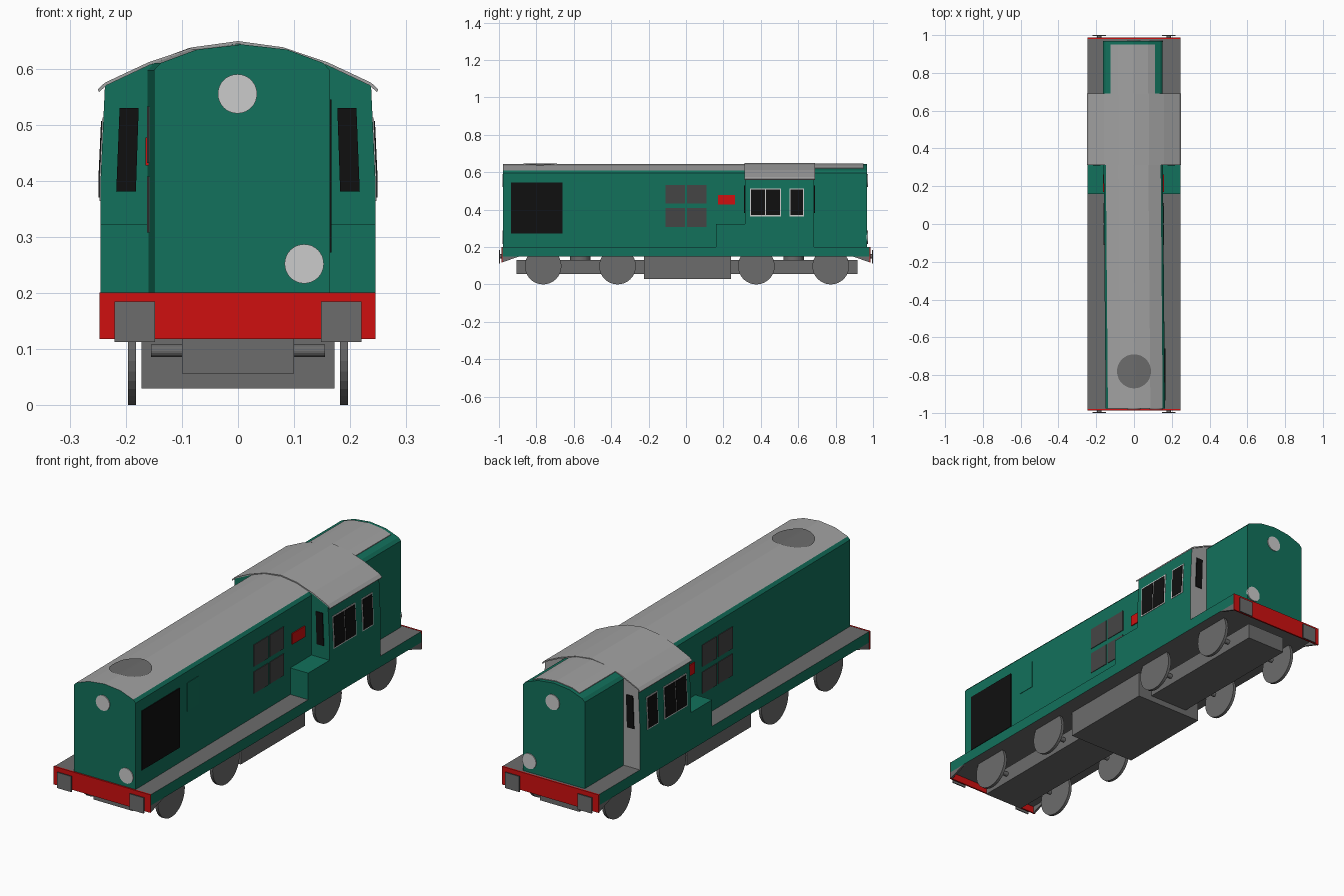
import bpy, bmesh, math
from mathutils import Matrix

if "Cube" in bpy.data.objects:
    bpy.data.objects.remove(bpy.data.objects["Cube"])


def material(name, rgb):
    m = bpy.data.materials.new(name)
    m.diffuse_color = (*rgb, 1)
    m.use_nodes = True
    m.node_tree.nodes["Principled BSDF"].inputs["Base Color"].default_value = m.diffuse_color
    return m


GREEN = material("body green", (0.006, 0.165, 0.106))
RED = material("beam red", (0.62, 0.005, 0.005))
STEEL = material("chassis grey", (0.15, 0.15, 0.15))
ROOF = material("roof grey", (0.36, 0.36, 0.36))
DARK = material("vent grey", (0.06, 0.06, 0.06))
BLACK = material("glass black", (0.005, 0.005, 0.005))
LIGHT = material("pale grey", (0.6, 0.6, 0.6))


def finish(bm, name, mats, rule=None):
    """Turn a bmesh into an object; rule(face) gives the material index."""
    bmesh.ops.recalc_face_normals(bm, faces=bm.faces)
    bm.normal_update()
    if rule:
        for f in bm.faces:
            f.material_index = rule(f)
    me = bpy.data.meshes.new(name)
    bm.to_mesh(me)
    bm.free()
    for m in mats:
        me.materials.append(m)
    ob = bpy.data.objects.new(name, me)
    bpy.context.collection.objects.link(ob)
    return ob


def prism(name, pts, a, b, mats, rule=None, axis="y", skew=None):
    """Extrude a profile: (x, z) along y, or (y, z) along x."""
    bm = bmesh.new()
    rings = []
    for t in (a, b):
        ring = []
        for u, z in pts:
            x, y = (u, t) if axis == "y" else (t, u)
            ring.append(bm.verts.new((x + (skew(y) if skew else 0), y, z)))
        rings.append(ring)
    n = len(pts)
    for i in range(n):
        j = (i + 1) % n
        bm.faces.new((rings[0][i], rings[0][j], rings[1][j], rings[1][i]))
    bm.faces.new(rings[0])
    bm.faces.new(rings[1])
    return finish(bm, name, mats, rule)


def box(name, x0, x1, y0, y1, z0, z1, mats, rule=None):
    return prism(name, [(x0, z0), (x1, z0), (x1, z1), (x0, z1)], y0, y1, mats, rule)


def cylinder(name, c, r, depth, axis, mat, seg=32):
    bm = bmesh.new()
    rot = {"x": Matrix.Rotation(math.pi / 2, 4, "Y"),
           "y": Matrix.Rotation(math.pi / 2, 4, "X"), "z": Matrix()}[axis]
    bmesh.ops.create_cone(bm, cap_ends=True, segments=seg, radius1=r, radius2=r,
                          depth=depth, matrix=Matrix.Translation(c) @ rot)
    return finish(bm, name, [mat])


def mirrored(half):
    """Half profile, bottom to crown at x = 0, completed on the other side."""
    return half + [(-x, z) for x, z in reversed(half) if x > 0]


# Footplate: green edges, grey top and bottom
box("footplate", -0.245, 0.245, -0.982, 0.982, 0.15, 0.2, [STEEL, GREEN],
    lambda f: 1 if abs(f.normal.z) < 0.5 else 0)

# Long and short hoods; the hoods run very slightly askew
ARC = [(0.145, 0.61), (0.08, 0.634), (0, 0.643)]
HOOD = mirrored([(0.157, 0.2), (0.157, 0.597)] + ARC)


def hood_shift(y):
    return 0.007 - 0.0085 * (y + 0.98) if y < 0.4 else -0.006


prism("long_hood", HOOD, -0.978, 0.32, [GREEN, ROOF],
      lambda f: 1 if f.normal.z > 0.85 else 0, skew=hood_shift)
prism("short_hood", HOOD, 0.68, 0.968, [GREEN], skew=hood_shift)
strip = [(0.118, 0.62), (0.08, 0.634), (0, 0.643)]
strip = strip + [(-x, z) for x, z in reversed(strip) if x > 0]
prism("short_hood_roof", [(x, z + 0.003) for x, z in strip] +
      [(x, z - 0.003) for x, z in reversed(strip)], 0.685, 0.95, [ROOF], skew=hood_shift)


# Exhaust cover lying on the curved hood roof
def roof_z(x):
    x = abs(x)
    return 0.643 - x * 0.1125 if x < 0.08 else 0.634 - (x - 0.08) * 0.369


bm = bmesh.new()
last = None
for i in range(25):
    x = -0.09 * math.cos(math.pi * i / 24)
    w = max(0.001, math.sqrt(max(0, 0.0081 - x * x)))
    pair = [bm.verts.new((x, -0.78 + s * w, roof_z(x - 0.005) + 0.004)) for s in (-1, 1)]
    if last:
        bm.faces.new((last[0], pair[0], pair[1], last[1]))
    last = pair
finish(bm, "exhaust_cover", [STEEL])

# Cab with grey rear wall
CAB_TOP = [(0.237, 0.573), (0.16, 0.608), (0.08, 0.635), (0, 0.645)]
prism("cab", mirrored([(0.245, 0.2), (0.245, 0.4)] + CAB_TOP), 0.315, 0.685,
      [GREEN, ROOF], lambda f: 1 if f.normal.y > 0.9 else 0)

# Cab roof sheet with small eaves
edge = [(0.25, 0.563), (0.237, 0.575), (0.16, 0.611), (0.08, 0.638), (0, 0.649)]
outer = edge + [(-x, z) for x, z in reversed(edge) if x > 0]
prism("cab_roof", outer + [(x * 0.99, z - 0.005) for x, z in reversed(outer)],
      0.312, 0.69, [ROOF])


def wall_x(z):
    return 0.245 - max(0, z - 0.4) * 0.046


def cab_plate(name, s, y0, y1, z0, z1, t, mat):
    pts = [(wall_x(z0) - 0.003, z0), (wall_x(z0) + t, z0), (wall_x(0.4) + t, 0.4),
           (wall_x(z1) + t, z1), (wall_x(z1) - 0.003, z1)]
    prism(name, [(s * x, z) for x, z in pts], y0, y1, [mat])


def hood_plate(name, s, y0, y1, z0, z1, t, mat):
    x = s * 0.157 + hood_shift((y0 + y1) / 2)
    box(name, x - s * 0.003, x + s * t, y0, y1, z0, z1, [mat])


for s, side in ((-1, "left"), (1, "right")):
    # Cab side windows
    for n, (y0, y1) in enumerate(((0.342, 0.508), (0.553, 0.632))):
        cab_plate(f"{side}_window_frame_{n}", s, y0, y1, 0.364, 0.513, 0.002, LIGHT)
    for n, (y0, y1) in enumerate(((0.348, 0.422), (0.428, 0.502), (0.559, 0.626))):
        cab_plate(f"{side}_window_glass_{n}", s, y0, y1, 0.37, 0.507, 0.004, BLACK)
    # Cab front and rear windows
    for y, end in ((0.314, "front"), (0.686, "rear")):
        pts = [(0.182, 0.381), (0.217, 0.381), (0.211, 0.53), (0.177, 0.53)]
        prism(f"{end}_{side}_window", [(s * x, z) for x, z in pts],
              y - 0.003, y + 0.003, [BLACK])
    # Step box in front of the cab
    box(f"{side}_step_box", s * 0.15, s * 0.245, 0.16, 0.316, 0.2, 0.322, [GREEN])
    # Hood side vents and red plate
    for y in (-0.11, 0.005):
        for z in (0.308, 0.432):
            hood_plate(f"{side}_vent", s, y, y + 0.105, z, z + 0.1, 0.003, DARK)
    hood_plate(f"{side}_red_plate", s, 0.17, 0.262, 0.427, 0.477, 0.005, RED)
    # Buffers and beam gussets
    for e, end in ((-1, "front"), (1, "rear")):
        box(f"{end}_{side}_buffer", s * 0.148, s * 0.22, e * 0.995, e * 1.0,
            0.113, 0.185, [STEEL])
        cylinder(f"{end}_{side}_buffer_shank", (s * 0.184, e * 0.99, 0.15), 0.012,
                 0.012, "y", STEEL, 12)
        prism(f"{end}_{side}_gusset", [(e * 0.982, 0.118), (e * 0.982, 0.15),
              (e * 0.89, 0.15)], s * 0.236, s * 0.245, [STEEL], axis="x")

# Radiator grille and access door, right side only
hood_plate("radiator_grille", 1, -0.935, -0.66, 0.272, 0.545, 0.004, BLACK)
hood_plate("access_door", 1, -0.6, -0.515, 0.415, 0.545, 0.002, GREEN)

# Red end beams and round lamps at both ends
for e, end, y, shift in ((-1, "front", -0.978, 0), (1, "rear", 0.968, 0)):
    box(f"{end}_beam", -0.247, 0.245, e * 0.98, e * 0.987, 0.118, 0.201, [RED])
    cylinder(f"{end}_upper_lamp", (-0.001, y, 0.555), 0.035, 0.008, "y", LIGHT)
    cylinder(f"{end}_lower_lamp", (0.118, y, 0.252), 0.035, 0.008, "y", LIGHT)

# Underframe: central tank, bogies, axles and wheels
box("fuel_tank", -0.172, 0.172, -0.225, 0.24, 0.03, 0.152, [STEEL])
for name, yc in (("front", -0.565), ("rear", 0.575)):
    box(f"{name}_bogie", -0.1, 0.1, yc - 0.342, yc + 0.342, 0.057, 0.13, [STEEL])
    cylinder(f"{name}_bogie_pivot", (0, yc, 0.14), 0.055, 0.03, "z", STEEL)
    for d in (-0.199, 0.199):
        cylinder(f"{name}_axle", (0, yc + d, 0.097), 0.011, 0.31, "x", STEEL, 16)
        for s in (-1, 1):
            cylinder(f"{name}_wheel", (s * 0.189, yc + d, 0.098), 0.098, 0.014,
                     "x", STEEL)
